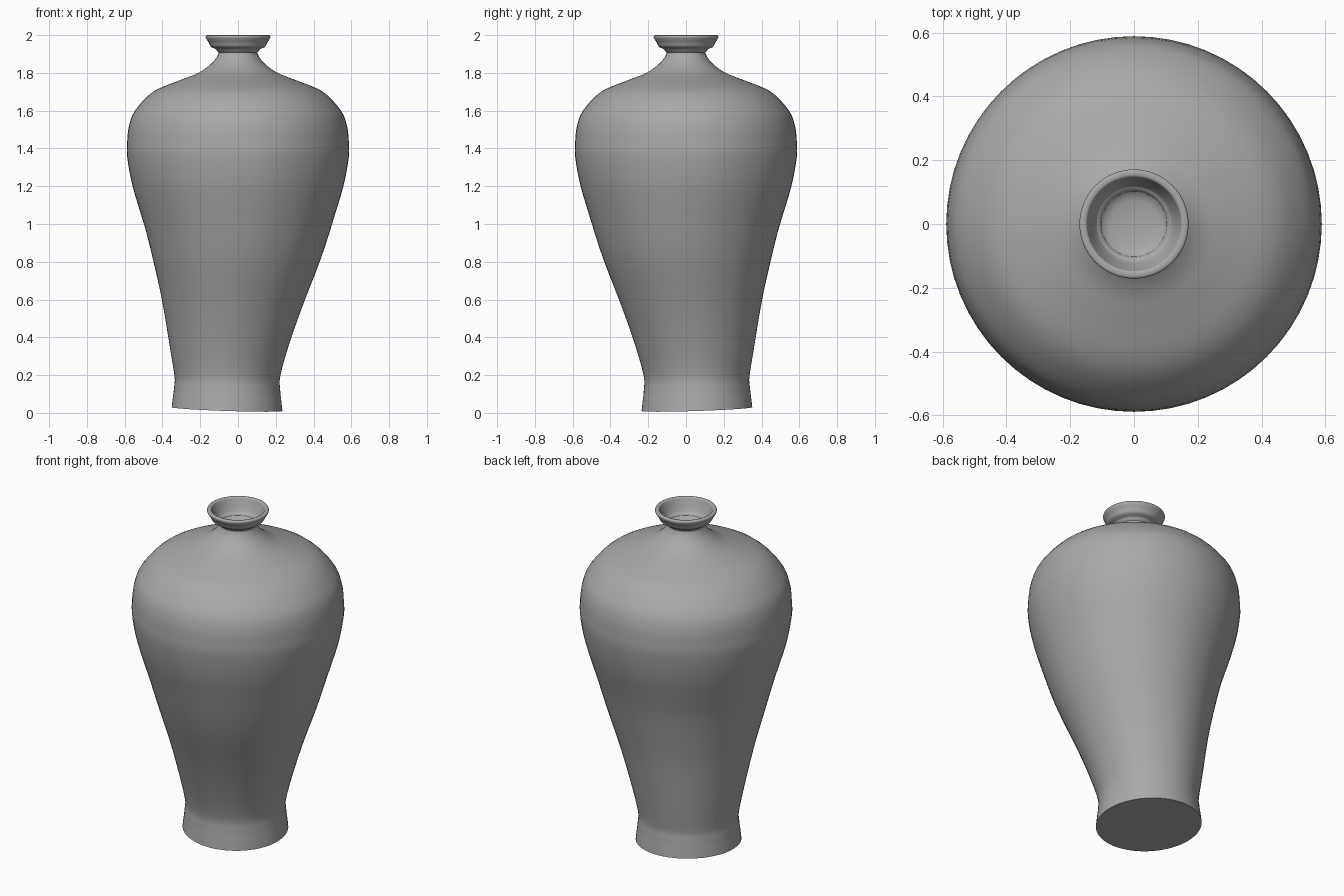
import bpy, bmesh, math
from mathutils import Vector

cube = bpy.data.objects.get("Cube")
if cube:
    bpy.data.objects.remove(cube, do_unlink=True)

SIDES = 64
STEPS = 4

# Radius and height pairs, from the foot up the outside
outside = [(.293, 0), (.288, .05), (.281, .12), (.281, .2), (.326, .4),
           (.379, .6), (.44, .8), (.498, 1), (.558, 1.2), (.586, 1.35),
           (.587, 1.43), (.577, 1.52), (.545, 1.6), (.45, 1.7), (.31, 1.76),
           (.21, 1.8), (.14, 1.85), (.104, 1.9)]
# Flared lip, then down the inside of the mouth to its shallow floor
lip = [(.112, 1.922), (.143, 1.938), (.155, 1.96), (.17, 1.985), (.168, 1.998),
       (.15, 1.998), (.142, 1.98), (.12, 1.93), (.09, 1.9), (.045, 1.89)]


def curve_through(points):
    """Catmull-Rom curve through the profile points."""
    p = [Vector(q) for q in points]
    p = [2 * p[0] - p[1]] + p + [2 * p[-1] - p[-2]]
    result = []
    for a, b, c, d in zip(p, p[1:], p[2:], p[3:]):
        for i in range(STEPS):
            t = i / STEPS
            result.append(b + (c - a) * t / 2
                          + (a - b * 2.5 + c * 2 - d / 2) * t * t
                          + ((b - c) * 3 + d - a) * t ** 3 / 2)
    return result + [p[-2]]


def lean(z):
    """Sideways drift of the foot, fading out at mid height."""
    t = min(max((z - .1) / .9, 0), 1)
    return .058 * (1 - t * t * (3 - 2 * t))


def make_ring(bm, r, z):
    verts = []
    for i in range(SIDES):
        a = math.tau * i / SIDES
        # Foot edge lifts towards the left back
        foot = max(0, 1 - z / .2)
        lift = foot * (.006 + .014 * (1 + math.cos(a - math.radians(135))))
        verts.append(bm.verts.new((r * math.cos(a) - lean(z),
                                   r * math.sin(a) + lean(z), z + lift)))
    return verts


bm = bmesh.new()
profile = curve_through(outside + lip)
rings = [make_ring(bm, r, z) for r, z in profile]
for low, high in zip(rings, rings[1:]):
    for i in range(SIDES):
        j = (i + 1) % SIDES
        bm.faces.new((low[i], low[j], high[j], high[i]))

# Closed base and mouth floor
bottom = bm.verts.new((-lean(0), lean(0), .012))
floor = bm.verts.new((0, 0, 1.888))
for i in range(SIDES):
    j = (i + 1) % SIDES
    bm.faces.new((bottom, rings[0][j], rings[0][i]))
    bm.faces.new((floor, rings[-1][i], rings[-1][j]))

mesh = bpy.data.meshes.new("vase")
bm.to_mesh(mesh)
bm.free()
vase = bpy.data.objects.new("vase", mesh)
bpy.context.collection.objects.link(vase)

# Plain grey ceramic
grey = bpy.data.materials.new("grey ceramic")
grey.use_nodes = True
colour = (.4, .4, .4, 1)
grey.diffuse_color = colour
grey.node_tree.nodes["Principled BSDF"].inputs["Base Color"].default_value = colour
mesh.materials.append(grey)

bpy.ops.object.select_all(action="DESELECT")
vase.select_set(True)
bpy.context.view_layer.objects.active = vase
bpy.ops.object.shade_smooth_by_angle(angle=math.radians(50))
